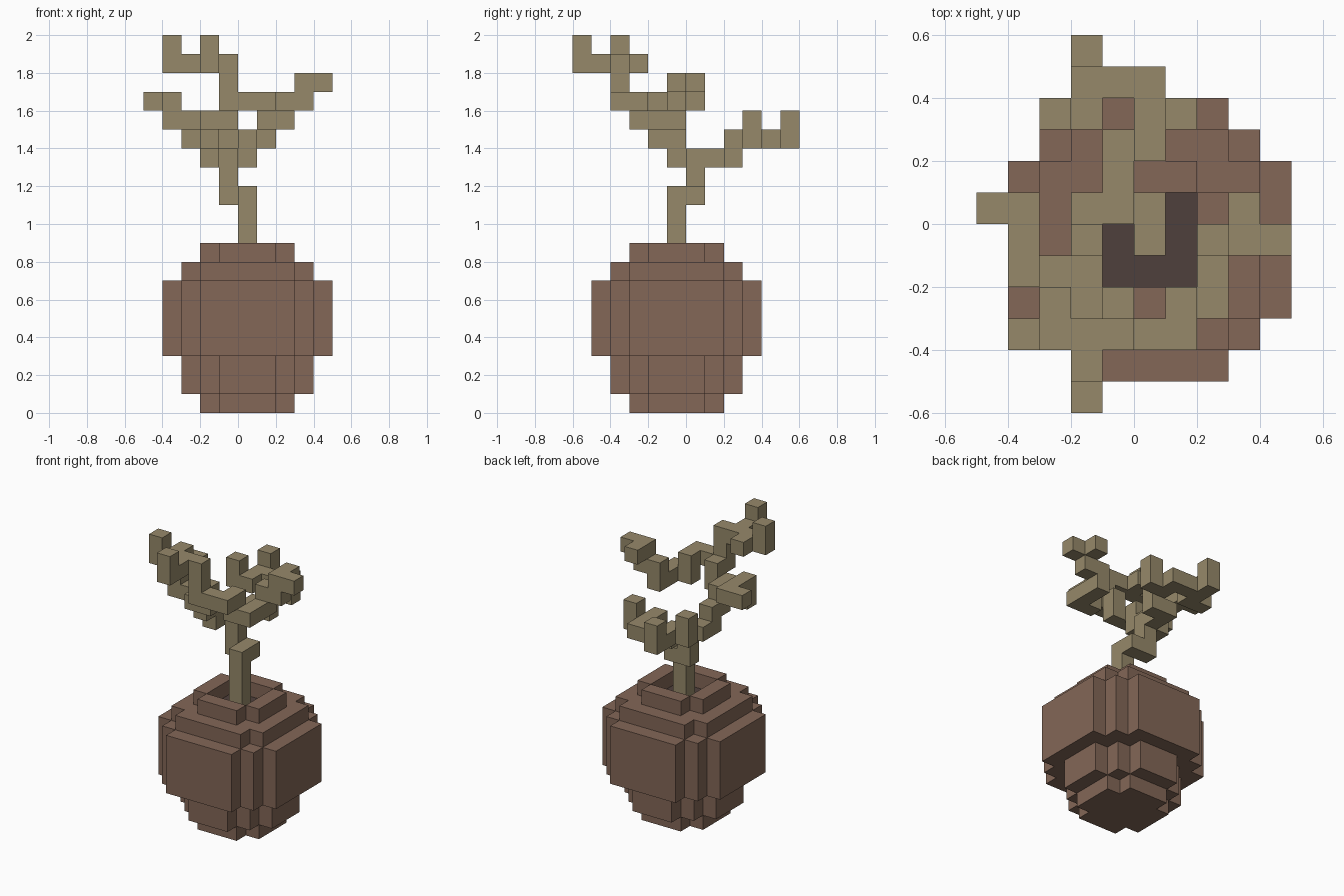
import bpy, bmesh
from mathutils import Vector

CELL = 0.1

if "Cube" in bpy.data.objects:
    bpy.data.objects.remove(bpy.data.objects["Cube"], do_unlink=True)


def linear(c):
    c /= 255
    return c / 12.92 if c <= 0.04045 else ((c + 0.055) / 1.055) ** 2.4


def material(name, *rgb):
    colour = [linear(c) for c in rgb] + [1]
    mat = bpy.data.materials.new(name)
    mat.use_nodes = True
    mat.diffuse_color = colour
    mat.node_tree.nodes["Principled BSDF"].inputs["Base Color"].default_value = colour
    return mat


STEPS = {
    "L": (-1, 0, 0), "R": (1, 0, 0),
    "F": (0, -1, 0), "B": (0, 1, 0),
    "D": (0, 0, -1), "U": (0, 0, 1),
}


def block_object(name, cells, mat):
    """Skin a set of grid cells, keeping only the outer faces."""
    bm = bmesh.new()
    for cell in cells:
        centre = Vector(cell) + Vector((0.5, 0.5, 0.5))
        for step in STEPS.values():
            if tuple(a + b for a, b in zip(cell, step)) in cells:
                continue
            n = Vector(step)
            u = Vector((step[2], step[0], step[1]))
            v = n.cross(u)
            corners = (-u - v, u - v, u + v, v - u)
            bm.faces.new([bm.verts.new((centre + (n + c) / 2) * CELL) for c in corners])
    bmesh.ops.remove_doubles(bm, verts=bm.verts, dist=CELL / 100)
    mesh = bpy.data.meshes.new(name)
    bm.to_mesh(mesh)
    bm.free()
    mesh.materials.append(mat)
    obj = bpy.data.objects.new(name, mesh)
    bpy.context.collection.objects.link(obj)
    return obj


def disc(half, cut, z):
    """Square layer around the stem cell with stepped corners."""
    span = range(-half, half + 1)
    return {(x, y - 1, z) for x in span for y in span
            if abs(x) + abs(y) <= 2 * half - cut}


def walk(start, moves):
    """Cells visited from a start cell by following step letters."""
    path = [start]
    for m in moves:
        path.append(tuple(a + b for a, b in zip(path[-1], STEPS[m])))
    return path


clay = material("brown clay", 131, 103, 87)
earth = material("dark soil", 79, 64, 60)
wood = material("olive bark", 150, 137, 106)

# Pot: (half width, corner cut, bottom, top), with an opening for the soil
pot = set()
for half, cut, low, high in [(2, 1, 0, 1), (3, 2, 1, 3), (4, 2, 3, 7),
                             (3, 1, 7, 8), (2, 1, 8, 9)]:
    for z in range(low, high):
        pot |= disc(half, cut, z)
soil = disc(1, 0, 7)
pot -= soil | disc(1, 0, 8)
# centre the pot on the stem cell
block_object("pot", pot, clay)
block_object("soil", soil, earth)

# Tree: every limb starts from a point on an earlier one
trunk = walk((0, -1, 8), "UUUBLUU")
fork = trunk[-1]
back_limb = walk(fork, "BBRUBBLLBU")
front_limb = walk(fork, "LFUFU")
side_limb = walk(front_limb[-1], "LLUBBL")
high_limb = walk(front_limb[-1], "FRUFUULFFU")
long_limb = walk(high_limb[4], "RRBDRBBURU")
high_twig = walk(high_limb[7], "LLU")

limbs = [
    trunk, back_limb, front_limb, side_limb, high_limb, long_limb, high_twig,
    walk(back_limb[5], "RU"),
    walk(back_limb[8], "FLU"),
    walk(high_twig[1], "B"),
    walk(long_limb[-1], "R"),
    walk(long_limb[-1], "B"),
]
block_object("tree_branches", {cell for limb in limbs for cell in limb}, wood)
